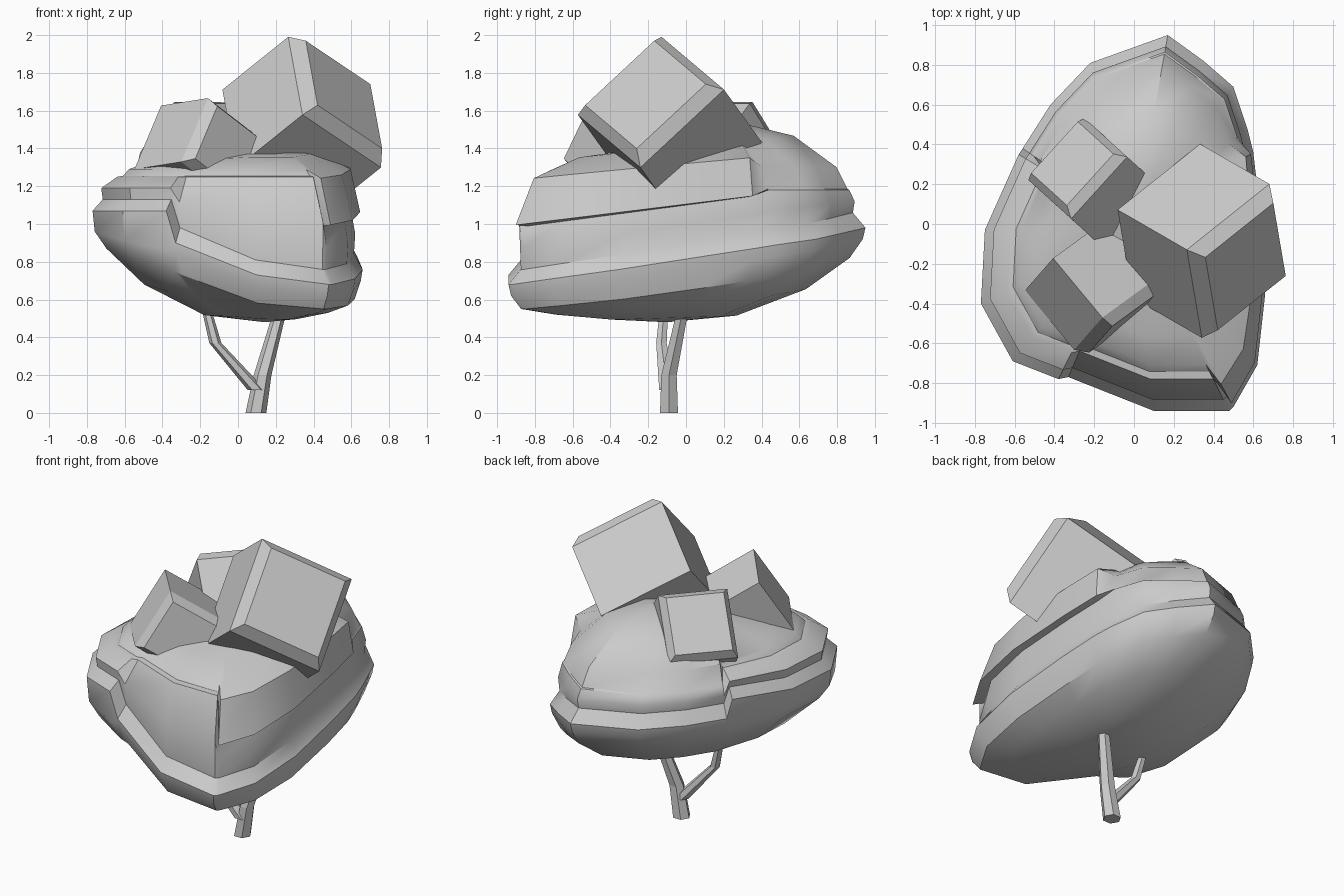
import bpy, bmesh, math
from mathutils import Vector, Matrix

cube = bpy.data.objects.get("Cube")
if cube:
    bpy.data.objects.remove(cube, do_unlink=True)

GREY = (0.6, 0.6, 0.6, 1)
grey = bpy.data.materials.new("plain_grey")
grey.use_nodes = True
grey.diffuse_color = GREY
grey.node_tree.nodes["Principled BSDF"].inputs["Base Color"].default_value = GREY


def finish(name, bm, smooth_angle=None):
    bmesh.ops.recalc_face_normals(bm, faces=bm.faces[:])
    mesh = bpy.data.meshes.new(name)
    bm.to_mesh(mesh)
    bm.free()
    mesh.materials.append(grey)
    obj = bpy.data.objects.new(name, mesh)
    bpy.context.collection.objects.link(obj)
    if smooth_angle:
        bpy.ops.object.select_all(action="DESELECT")
        obj.select_set(True)
        bpy.context.view_layer.objects.active = obj
        bpy.ops.object.shade_smooth_by_angle(angle=math.radians(smooth_angle))


def loft(bm, rings, start=None, end=None):
    """Skin a list of closed rings; close the ends with a point or a flat cap."""
    loops = [[bm.verts.new(p) for p in ring] for ring in rings]
    n = len(loops[0])
    for low, high in zip(loops, loops[1:]):
        for i in range(n):
            j = (i + 1) % n
            bm.faces.new((low[i], low[j], high[j], high[i]))
    for loop, tip in ((loops[0], start), (loops[-1], end)):
        if tip is None:
            bm.faces.new(loop)
        else:
            apex = bm.verts.new(tip)
            for i in range(n):
                bm.faces.new((loop[i], loop[(i + 1) % n], apex))


# Canopy outline: x, y, lip height, extra lip raise, style of the upper part
OUTLINE = [
    (.50, -.92, .68, 0, "over"), (.62, -.71, .71, 0, "over"),
    (.66, -.35, .76, 0, "over"), (.63, .10, .83, 0, "over"),
    (.60, .36, .87, 0, "over"), (.57, .48, .89, 0, "back"),
    (.50, .69, .92, 0, "back"), (.35, .82, .95, 0, "back"),
    (.17, .95, .98, 0, "back"), (-.22, .81, .99, 0, "back"),
    (-.42, .60, .99, 0, "back"), (-.56, .38, .99, 0, "back"),
    (-.58, .35, .99, .12, "front"), (-.75, -.03, 1.02, .06, "front"),
    (-.77, -.40, 1.02, .05, "front"), (-.61, -.69, .97, .10, "front"),
    (-.38, -.78, .92, .15, "front"), (-.33, -.77, .90, 0, "front"),
    (.10, -.94, .73, 0, "front"), (.48, -.94, .68, 0, "front"),
]
# Per style: crease scale, crease height, slope along y, rim scale, dome scale, dome height
STYLES = {
    "front": (.83, 1.25, 0, .79, .75, 1.29),
    "over": (.91, 1.10, .12, .98, .92, 1.32),
    "back": (.91, 1.18, 0, .90, .84, 1.30),
}
BELLY = Vector((.14, -.10, .48))


def canopy_column(x, y, lip, lift, style):
    """All points of one vertical slice, from the belly to the crown."""
    crease, height, slope, rim, dome, dome_z = STYLES[style]
    tilt = slope * y
    height += tilt
    h = lip - BELLY.z
    column = []
    for k, rise in ((.35, .07), (.7, .1 + .5 * h), (.92, .13 + 1.1 * h)):
        p = BELLY.lerp(Vector((x, y, lip)), k)
        column.append((p.x, p.y, BELLY.z + rise * h))
    top = lip + lift + (.06 if lift else .08)
    for k, z in ((.985, lip - .06), (1, lip + lift), (.93, top),
                 (.94, max((top + height) / 2, top + .01)), (crease, height),
                 (rim, height + .005), (dome + .4 * tilt, dome_z + .7 * tilt),
                 (.6, 1.41 + .06 * y + .07 * min(x, 0)), (.3, 1.46 + .08 * y)):
        column.append((x * k, y * k, z))
    return column


bm = bmesh.new()
columns = [canopy_column(*station) for station in OUTLINE]
loft(bm, list(zip(*columns)), BELLY, (0, 0, 1.46))
finish("canopy", bm, 35)


# Blocks on the crown, each with one raised bevelled face
def block(name, centre, face_dir, edge_dir, size, raise_by, inset):
    n = Vector(face_dir).normalized()
    e = Vector(edge_dir)
    e = (e - n * e.dot(n)).normalized()
    frame = Matrix((e, n.cross(e), n)).transposed().to_4x4()
    bm = bmesh.new()
    bmesh.ops.create_cube(bm, size=1)
    bmesh.ops.scale(bm, vec=size, verts=bm.verts)
    bm.normal_update()
    top = [f for f in bm.faces if f.normal.z > .9]
    bmesh.ops.inset_region(bm, faces=top, thickness=inset, depth=raise_by)
    bm.transform(Matrix.Translation(centre) @ frame)
    finish(name, bm)


block("large_block", (.337, -.085, 1.505), (.71, -.41, .57), (.11, -.72, -.69),
      (.61, .6, .49), .07, .075)
block("front_block", (-.22, -.305, 1.375), (.63, -.76, .1), (-.26, -.51, -.82),
      (.40, .39, .39), .06, .05)
block("back_block", (-.19, .195, 1.365), (-.55, .5, .68), (.67, .74, 0),
      (.42, .43, .34), .05, .05)


# Forked trunk
def limb(name, path, sides=6):
    bm = bmesh.new()
    turns = [math.tau * i / sides for i in range(sides)]
    loft(bm, [[(x + r * math.cos(a), y + r * math.sin(a), z) for a in turns]
              for x, y, z, r in path])
    finish(name, bm)


limb("trunk", [(.095, -.09, 0, .055), (.13, -.09, .2, .047), (.22, -.02, .53, .035)])
limb("side_branch", [(.1, -.1, .12, .048), (-.12, -.13, .37, .032), (-.19, -.11, .64, .022)])
